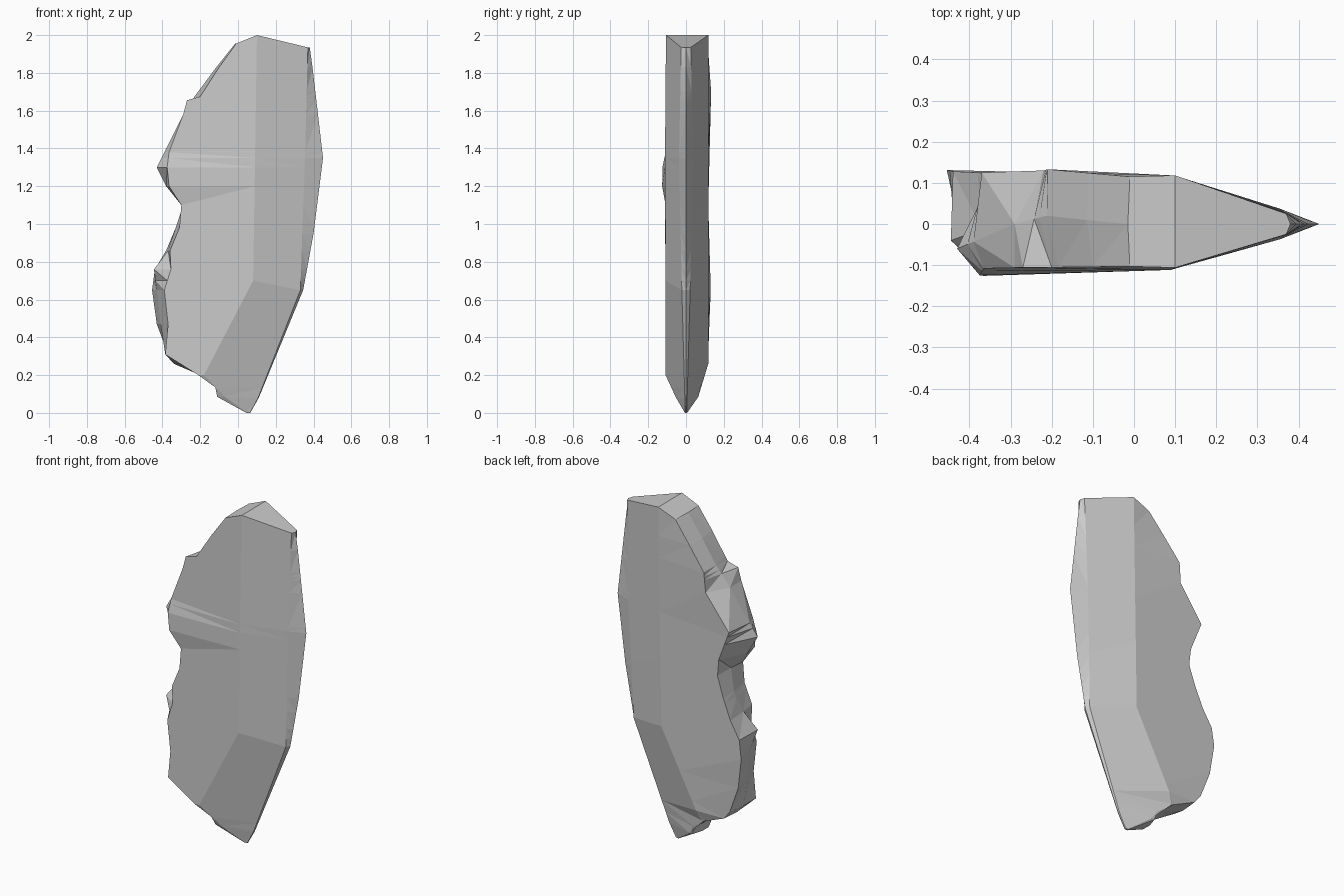
import bpy, bmesh

# Outline profiles: (height, value), read from the bottom up
FRONT_LEFT = [(0, .045), (.085, -.11), (.135, -.12), (.2, -.21), (.31, -.385), (.47, -.37),
              (.65, -.39), (.76, -.355), (.86, -.36), (.98, -.31), (1.1, -.3), (1.2, -.365),
              (1.3, -.375), (1.38, -.365), (1.58, -.29), (1.655, -.27), (1.675, -.2), (1.83, -.1), (1.955, -.01)]
BACK_LEFT = [(0, .045), (.085, -.09), (.135, -.1), (.2, -.19), (.26, -.33), (.31, -.37), (.47, -.43),
             (.65, -.455), (.76, -.44), (.86, -.38), (.98, -.33), (1.1, -.29), (1.2, -.3), (1.38, -.37),
             (1.58, -.22), (1.7, -.21), (1.83, -.11), (1.955, -.01)]
MID_LEFT = [(0, .045), (.085, -.11), (.135, -.115), (.2, -.2), (.26, -.34), (.31, -.385), (.47, -.41),
            (.65, -.43), (.76, -.445), (.86, -.37), (.98, -.33), (1.1, -.29), (1.2, -.38), (1.3, -.43),
            (1.38, -.39), (1.58, -.29), (1.675, -.23), (1.83, -.115), (1.955, -.015)]
MID_Y = [(0, 0), (.65, .02), (.76, -.04), (.98, .02), (1.3, -.06), (1.58, 0), (1.7, .02), (1.955, 0)]
RIDGE = [(0, .05), (.085, -.07), (.2, -.18), (.7, .08), (1.955, .1)]
EDGE = [(0, .065), (.08, .11), (.65, .345), (.95, .4), (1.35, .45), (1.955, .38)]
BEVEL = [(0, .002), (.65, .015), (.95, .06), (1.35, .095), (1.955, .01)]
BEVEL_Y = [(0, .004), (.65, .022), (1.35, .037), (1.955, .025)]
FRONT_Y = [(0, .006), (.085, .055), (.2, .108), (1.1, .108), (1.25, .112), (1.955, .106)]
LEFT_Y = [(0, .006), (.085, .055), (.2, .108), (1.1, .108), (1.25, .135), (1.38, .108), (1.955, .103)]
BACK_Y = [(0, .006), (.085, .065), (.26, .118), (1.955, .118)]
BACK_LEFT_Y = [(0, .006), (.085, .065), (.26, .115), (.65, .131), (1.1, .118), (1.7, .133), (1.955, .115)]
TOP = [(-.05, 1.95), (-.01, 1.955), (.1, 2.0), (.2, 1.99), (.37, 1.935), (.4, 1.93)]


def at(profile, t):
    """Linear lookup in a profile."""
    for (a, u), (b, v) in zip(profile, profile[1:]):
        if t <= b:
            return u + (v - u) * (t - a) / (b - a)
    return profile[-1][1]


def ring(z):
    """Cross-section: thick broken side on the left, thin edge on the right."""
    r, e = at(RIDGE, z), at(EDGE, z)
    by, inner = at(BEVEL_Y, z), at(EDGE, z) - at(BEVEL, z)
    return [(at(FRONT_LEFT, z), -at(LEFT_Y, z)), (r, -at(FRONT_Y, z)), (inner, -by),
            (e, 0), (inner, by), (r, at(BACK_Y, z)),
            (at(BACK_LEFT, z), at(BACK_LEFT_Y, z)), (at(MID_LEFT, z), at(MID_Y, z))]


# Lofted shard body
bm = bmesh.new()
levels = sorted({round(z, 3) for p in (FRONT_LEFT, BACK_LEFT, MID_LEFT, RIDGE, EDGE) for z, _ in p})
rings = []
for z in levels:
    last = z == levels[-1]
    rings.append([bm.verts.new((x, y, at(TOP, x) if last else z)) for x, y in ring(z)])
for lo, hi in zip(rings, rings[1:]):
    for i in range(8):
        j = (i + 1) % 8
        bm.faces.new((lo[i], lo[j], hi[j], hi[i]))

# Faceted end caps
for v in (rings[0], rings[-1]):
    for ids in ((7, 0, 6), (0, 1, 5, 6), (1, 2, 4, 5), (2, 3, 4)):
        bm.faces.new([v[i] for i in ids])

# Merge nearly flat regions into large chipped facets
bmesh.ops.triangulate(bm, faces=bm.faces[:])
bmesh.ops.dissolve_limit(bm, angle_limit=.03, verts=bm.verts[:], edges=bm.edges[:])
bmesh.ops.recalc_face_normals(bm, faces=bm.faces[:])
mesh = bpy.data.meshes.new("stone_shard")
bm.to_mesh(mesh)
bm.free()
bpy.context.collection.objects.link(bpy.data.objects.new("stone_shard", mesh))
